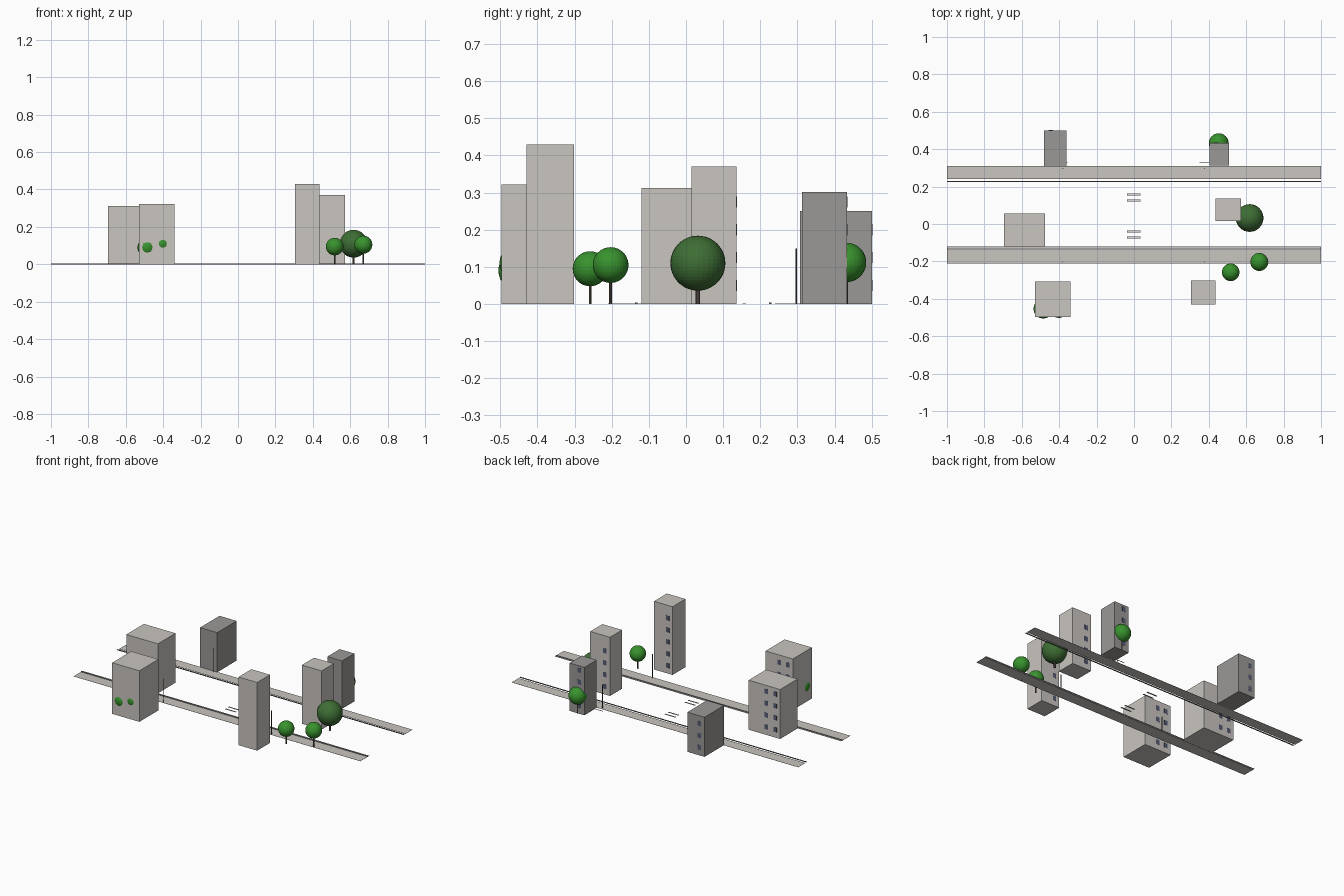
import bpy

if "Cube" in bpy.data.objects:
    bpy.data.objects.remove(bpy.data.objects["Cube"])


def material(name, rgb):
    m = bpy.data.materials.new(name)
    m.diffuse_color = (*rgb, 1)
    m.use_nodes = True
    m.node_tree.nodes["Principled BSDF"].inputs["Base Color"].default_value = m.diffuse_color
    return m


CONCRETE = material("light concrete", (0.585, 0.56, 0.53))
DARK = material("dark concrete", (0.325, 0.318, 0.305))
LEAF = material("leaf green", (0.04, 0.29, 0.027))
DEEP = material("deep green", (0.048, 0.155, 0.035))
GLASS = material("slate glass", (0.09, 0.105, 0.18))
TRUNK = material("brown grey bark", (0.12, 0.095, 0.075))
METAL = material("dark metal", (0.06, 0.06, 0.065))
KERB = material("kerb grey", (0.2, 0.2, 0.21))
PAINT = material("road paint", (0.7, 0.7, 0.68))


def finish(name, mat):
    ob = bpy.context.object
    ob.name = name
    ob.data.materials.append(mat)
    return ob


def box(name, x, y, z, mat):
    """Box spanning the given (low, high) ranges."""
    spans = (x, y, z)
    bpy.ops.mesh.primitive_cube_add(size=1, location=[(a + b) / 2 for a, b in spans])
    ob = finish(name, mat)
    ob.scale = [b - a for a, b in spans]
    bpy.ops.object.transform_apply(location=False, rotation=False, scale=True)
    return ob


def post(name, x, y, height, radius, mat):
    bpy.ops.mesh.primitive_cylinder_add(vertices=8, radius=radius, depth=height,
                                        location=(x, y, height / 2))
    return finish(name, mat)


def building(name, x, y, height, columns, mat):
    box(name, x, y, (0, height), mat)
    # window plates on the back wall
    for c in range(columns):
        wx = x[0] + 0.035 + 0.06 * c
        z = 0.05
        while z <= height - 0.024:
            box(name + "_window", (wx - 0.012, wx + 0.012), (y[1] - 0.001, y[1] + 0.0007),
                (z - 0.015, z + 0.015), GLASS)
            z += 0.075


def tree(x, y, z, radius, mat):
    post("tree_trunk", x, y, z, radius * 0.08, TRUNK)
    bpy.ops.mesh.primitive_uv_sphere_add(segments=32, ring_count=24, radius=radius,
                                         location=(x, y, z))
    finish("tree_crown", mat)


# Buildings
building("left_block", (-0.695, -0.475), (-0.12, 0.055), 0.312, 2, CONCRETE)
building("front_left_block", (-0.53, -0.34), (-0.497, -0.307), 0.322, 2, CONCRETE)
building("front_tower", (0.305, 0.435), (-0.43, -0.302), 0.43, 1, CONCRETE)
building("right_tower", (0.435, 0.573), (0.015, 0.136), 0.37, 1, CONCRETE)
building("back_right_block", (0.405, 0.508), (0.312, 0.434), 0.302, 1, DARK)
building("back_left_block", (-0.48, -0.36), (0.307, 0.501), 0.25, 1, DARK)

# Pavements and kerbs
for y0, y1, kerb in ((0.24, 0.31, 0.227), (-0.21, -0.12, -0.134)):
    box("pavement", (-1, 1), (y0, y1), (0.0002, 0.001), CONCRETE)
    box("kerb", (-1, 1), (kerb - 0.003, kerb + 0.003), (0, 0.004), KERB)

# Lane markings
for y in (0.157, 0.125, -0.04, -0.072):
    box("lane_marking", (-0.038, 0.036), (y - 0.005, y + 0.005), (0, 0.001), PAINT)

# Lamp posts, and slats behind the back pair
for x in (-0.38, 0.375):
    for y in (0.297, -0.203):
        post("lamp_post", x, y, 0.15, 0.0022, METAL)
    box("ground_slat", (x - 0.025, x + 0.025), (0.328, 0.332), (0, 0.001), METAL)

# Trees
tree(0.618, 0.032, 0.11, 0.074, DEEP)
for x, y, z, r in ((0.517, -0.258, 0.095, 0.047), (0.67, -0.203, 0.105, 0.048),
                   (0.453, 0.432, 0.112, 0.053), (-0.485, -0.453, 0.09, 0.052),
                   (-0.402, -0.453, 0.11, 0.049)):
    tree(x, y, z, r, LEAF)
